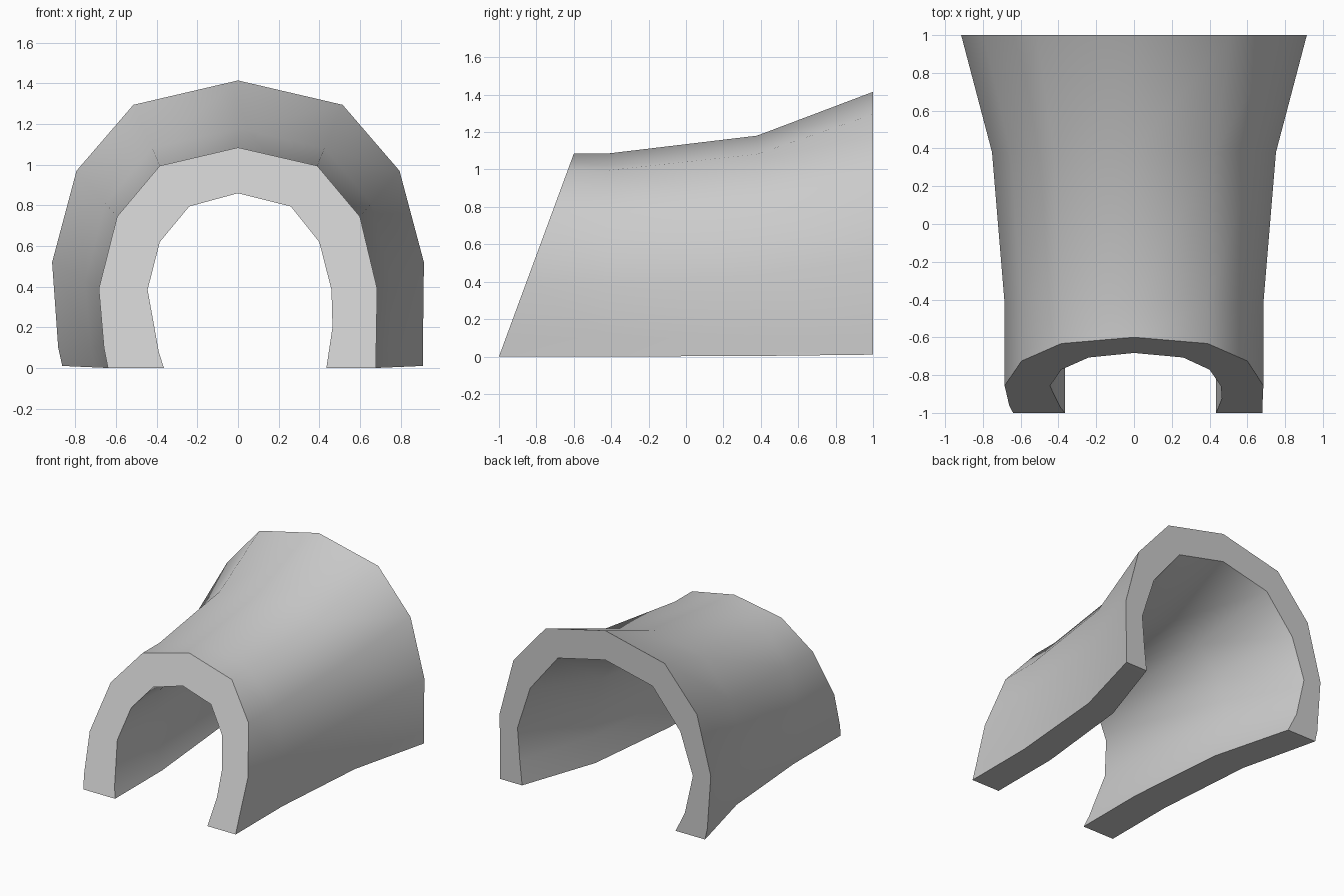
import bpy, bmesh, math

if "Cube" in bpy.data.objects:
    bpy.data.objects.remove(bpy.data.objects["Cube"])

# Cross-sections (x, z), running from left foot over the crown to right foot
outer_front = [(-.64, 0), (-.66, .1), (-.685, .39), (-.595, .745), (-.385, .995), (0, 1.085),
               (.39, .995), (.6, .745), (.685, .39), (.68, .1), (.68, 0)]
inner_front = [(-.365, 0), (-.39, .08), (-.445, .385), (-.385, .62), (-.24, .795), (0, .86),
               (.26, .795), (.4, .62), (.46, .385), (.465, .2), (.435, 0)]
outer_back = [(-.865, .01), (-.885, .1), (-.915, .52), (-.795, .97), (-.515, 1.295), (0, 1.415),
              (.515, 1.295), (.795, .97), (.915, .52), (.91, .1), (.91, .01)]
inner_back = [(-.61, .01), (-.69, .17), (-.76, .48), (-.65, .8), (-.41, 1.09), (0, 1.185),
              (.41, 1.09), (.65, .79), (.76, .45), (.74, .2), (.72, .01)]

front = outer_front + inner_front[::-1]
back = outer_back + inner_back[::-1]
n = len(front)
half = n // 2

bm = bmesh.new()


def section(t, place_y):
    """Closed wall outline blended between the front and back profiles."""
    ring = []
    for (xa, za), (xb, zb) in zip(front, back):
        x, z = xa + (xb - xa) * t, za + (zb - za) * t
        ring.append(bm.verts.new((x, place_y(z), z)))
    return ring


# Raked front opening, straight collar, gentle flare, wide flare
rings = [section(0, lambda z: -1 + .369 * z),
         section(0, lambda z: -.42),
         section(.29, lambda z: .38),
         section(1, lambda z: 1)]

# Inner, outer and foot surfaces
for a, b in zip(rings, rings[1:]):
    for i in range(n):
        j = (i + 1) % n
        bm.faces.new((a[i], a[j], b[j], b[i]))

# Rim faces at both ends
for ring in (rings[0], rings[-1]):
    for i in range(half - 1):
        bm.faces.new((ring[i], ring[i + 1], ring[n - 2 - i], ring[n - 1 - i]))

bmesh.ops.recalc_face_normals(bm, faces=bm.faces)
mesh = bpy.data.meshes.new("arched_sleeve")
bm.to_mesh(mesh)
bm.free()
sleeve = bpy.data.objects.new("arched_sleeve", mesh)
bpy.context.collection.objects.link(sleeve)

# Smooth walls with sharp rims
bpy.context.view_layer.objects.active = sleeve
sleeve.select_set(True)
bpy.ops.object.shade_smooth_by_angle(angle=math.radians(50))
